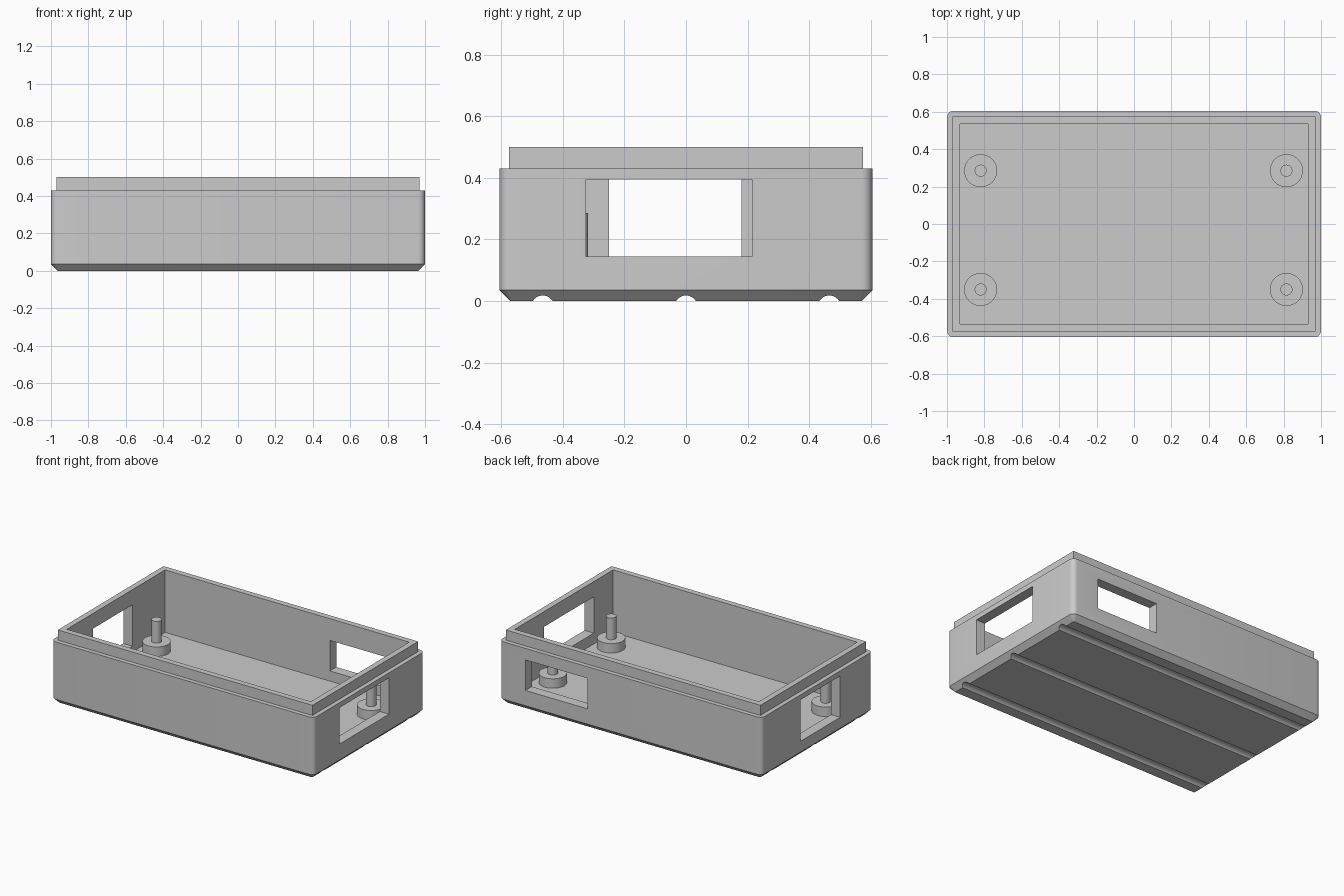
import bpy
import bmesh
from math import cos, sin, pi, radians
from mathutils import Matrix, Vector

if "Cube" in bpy.data.objects:
    bpy.data.objects.remove(bpy.data.objects["Cube"], do_unlink=True)

# Single grey plastic
grey = bpy.data.materials.new("grey plastic")
grey.use_nodes = True
colour = (0.6, 0.6, 0.6, 1)
grey.diffuse_color = colour
grey.node_tree.nodes["Principled BSDF"].inputs["Base Color"].default_value = colour

HALF_X, HALF_Y = 1.0, 0.605
WALL, RIM_STEP, CHAMFER = 0.07, 0.03, 0.035
SHOULDER, TOP = 0.43, 0.5


def finish(name, bm):
    bmesh.ops.recalc_face_normals(bm, faces=bm.faces)
    mesh = bpy.data.meshes.new(name)
    bm.to_mesh(mesh)
    bm.free()
    mesh.materials.append(grey)
    obj = bpy.data.objects.new(name, mesh)
    bpy.context.collection.objects.link(obj)
    return obj


def box(name, low, high):
    low, high = Vector(low), Vector(high)
    bm = bmesh.new()
    place = Matrix.Translation((low + high) / 2) @ Matrix.Diagonal((*(high - low), 1))
    bmesh.ops.create_cube(bm, size=1, matrix=place)
    return finish(name, bm)


def add_cylinder(bm, radius, centre, length, turn=Matrix()):
    bmesh.ops.create_cone(bm, cap_ends=True, segments=48, radius1=radius, radius2=radius,
                          depth=length, matrix=Matrix.Translation(centre) @ turn)


def rounded_loop(bm, inset, radius, z):
    """Ring of vertices around a rectangle with rounded corners."""
    ring = []
    for quarter, (sx, sy) in enumerate(((1, 1), (-1, 1), (-1, -1), (1, -1))):
        for step in range(7):
            angle = (quarter + step / 6) * pi / 2
            x = sx * (HALF_X - inset - radius) + radius * cos(angle)
            y = sy * (HALF_Y - inset - radius) + radius * sin(angle)
            ring.append(bm.verts.new((x, y, z)))
    return ring


def combine(target, other, operation):
    mod = target.modifiers.new(operation, "BOOLEAN")
    mod.operation, mod.object, mod.solver = operation, other, "EXACT"
    bpy.ops.object.select_all(action="DESELECT")
    bpy.context.view_layer.objects.active = target
    target.select_set(True)
    bpy.ops.object.modifier_apply(modifier=mod.name)
    bpy.data.objects.remove(other, do_unlink=True)


def smooth(obj):
    bpy.ops.object.select_all(action="DESELECT")
    bpy.context.view_layer.objects.active = obj
    obj.select_set(True)
    bpy.ops.object.shade_smooth_by_angle(angle=radians(30))


# Outer block with rounded upright corners and chamfered base
bm = bmesh.new()
rings = [rounded_loop(bm, CHAMFER, 0.006, 0),
         rounded_loop(bm, 0, 0.035, CHAMFER),
         rounded_loop(bm, 0, 0.035, SHOULDER)]
for lower, upper in zip(rings, rings[1:]):
    for i in range(len(lower)):
        j = (i + 1) % len(lower)
        bm.faces.new((lower[i], lower[j], upper[j], upper[i]))
bm.faces.new(rings[0])
bm.faces.new(rings[-1])
case = finish("case", bm)

# Stepped rim, then the hollow inside
rx, ry = HALF_X - RIM_STEP, HALF_Y - RIM_STEP
combine(case, box("rim", (-rx, -ry, 0.3), (rx, ry, TOP)), "UNION")
ix, iy = HALF_X - WALL, HALF_Y - WALL
combine(case, box("hollow", (-ix, -iy, WALL), (ix, iy, 0.7)), "DIFFERENCE")

# Windows in the left, right and back walls
windows = [((0.9, -0.325, 0.145), (1.1, 0.215, 0.395)),
           ((-1.1, -0.25, 0.11), (-0.9, 0.18, 0.395)),
           ((0.325, 0.5, 0.14), (0.8, 0.7, 0.35))]
for low, high in windows:
    combine(case, box("window", low, high), "DIFFERENCE")

# Round grooves along the underside
for y in (-0.465, 0, 0.465):
    bm = bmesh.new()
    add_cylinder(bm, 0.0374, (0, y, -0.0194), 2.4, Matrix.Rotation(pi / 2, 4, "Y"))
    combine(case, finish("groove", bm), "DIFFERENCE")
smooth(case)

# Standoffs with locating pins
for side, x in (("left", 0.815), ("right", -0.82)):
    for end, y in (("front", -0.35), ("back", 0.285)):
        bm = bmesh.new()
        add_cylinder(bm, 0.088, (x, y, 0.0975), 0.075)
        add_cylinder(bm, 0.032, (x, y, 0.2075), 0.155)
        smooth(finish(f"{end}_{side}_standoff", bm))
